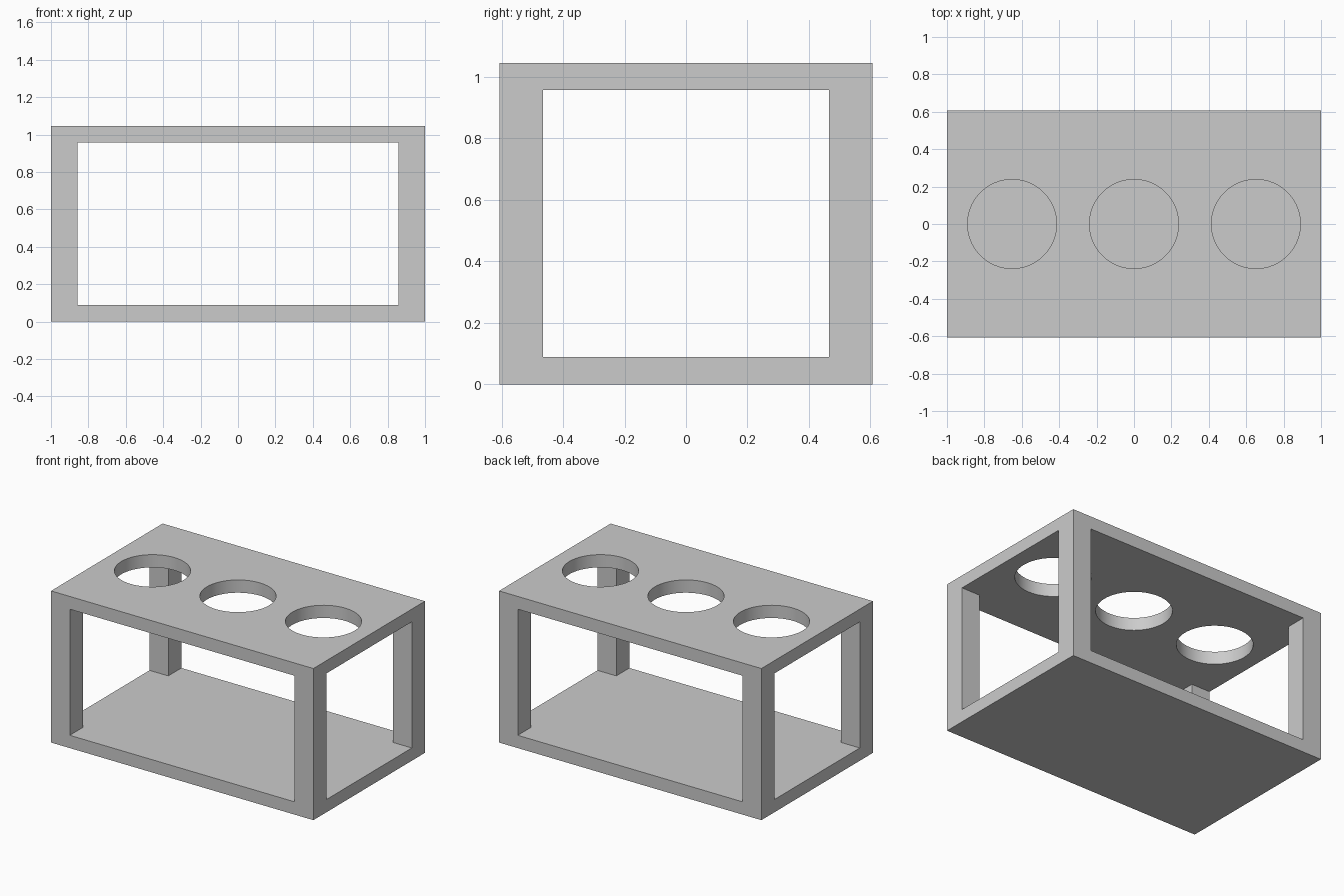
import bpy

if "Cube" in bpy.data.objects:
    bpy.data.objects.remove(bpy.data.objects["Cube"], do_unlink=True)

WIDTH, DEPTH, HEIGHT = 2.0, 1.215, 1.045
PANEL = 0.088      # thickness of base and top
POST = 0.143       # square corner post
HOLE_RADIUS, HOLE_SPACING = 0.238, 0.652

grey = bpy.data.materials.new("plain grey")
grey.use_nodes = True
colour = (0.6, 0.6, 0.6, 1)
grey.diffuse_color = colour
grey.node_tree.nodes["Principled BSDF"].inputs["Base Color"].default_value = colour


def box(name, size):
    bpy.ops.mesh.primitive_cube_add(size=1, location=(0, 0, HEIGHT / 2))
    obj = bpy.context.object
    obj.name = name
    obj.scale = size
    bpy.ops.object.transform_apply(location=False, rotation=False, scale=True)
    return obj


# Solid block that becomes the open rack
rack = box("rack_frame", (WIDTH, DEPTH, HEIGHT))
rack.data.materials.append(grey)

# Openings through front/back and through both sides leave four posts
opening = HEIGHT - 2 * PANEL
cutters = [
    box("front_opening_cutter", (WIDTH - 2 * POST, DEPTH + 1, opening)),
    box("side_opening_cutter", (WIDTH + 1, DEPTH - 2 * POST, opening)),
]

# Row of round holes in the top panel
for i in (-1, 0, 1):
    bpy.ops.mesh.primitive_cylinder_add(
        vertices=64, radius=HOLE_RADIUS, depth=0.4,
        location=(i * HOLE_SPACING, 0, HEIGHT))
    bpy.context.object.name = "round_hole_cutter"
    cutters.append(bpy.context.object)

for cutter in cutters:
    cutter.hide_render = True
    cutter.data.materials.append(grey)
    bpy.ops.object.select_all(action="DESELECT")
    bpy.context.view_layer.objects.active = rack
    rack.select_set(True)
    cut = rack.modifiers.new("cut", "BOOLEAN")
    cut.operation = "DIFFERENCE"
    cut.solver = "EXACT"
    cut.object = cutter
    bpy.ops.object.modifier_apply(modifier=cut.name)
    bpy.data.objects.remove(cutter, do_unlink=True)

# Round hole walls, sharp edges elsewhere
bpy.ops.object.shade_smooth_by_angle(angle=0.5)
